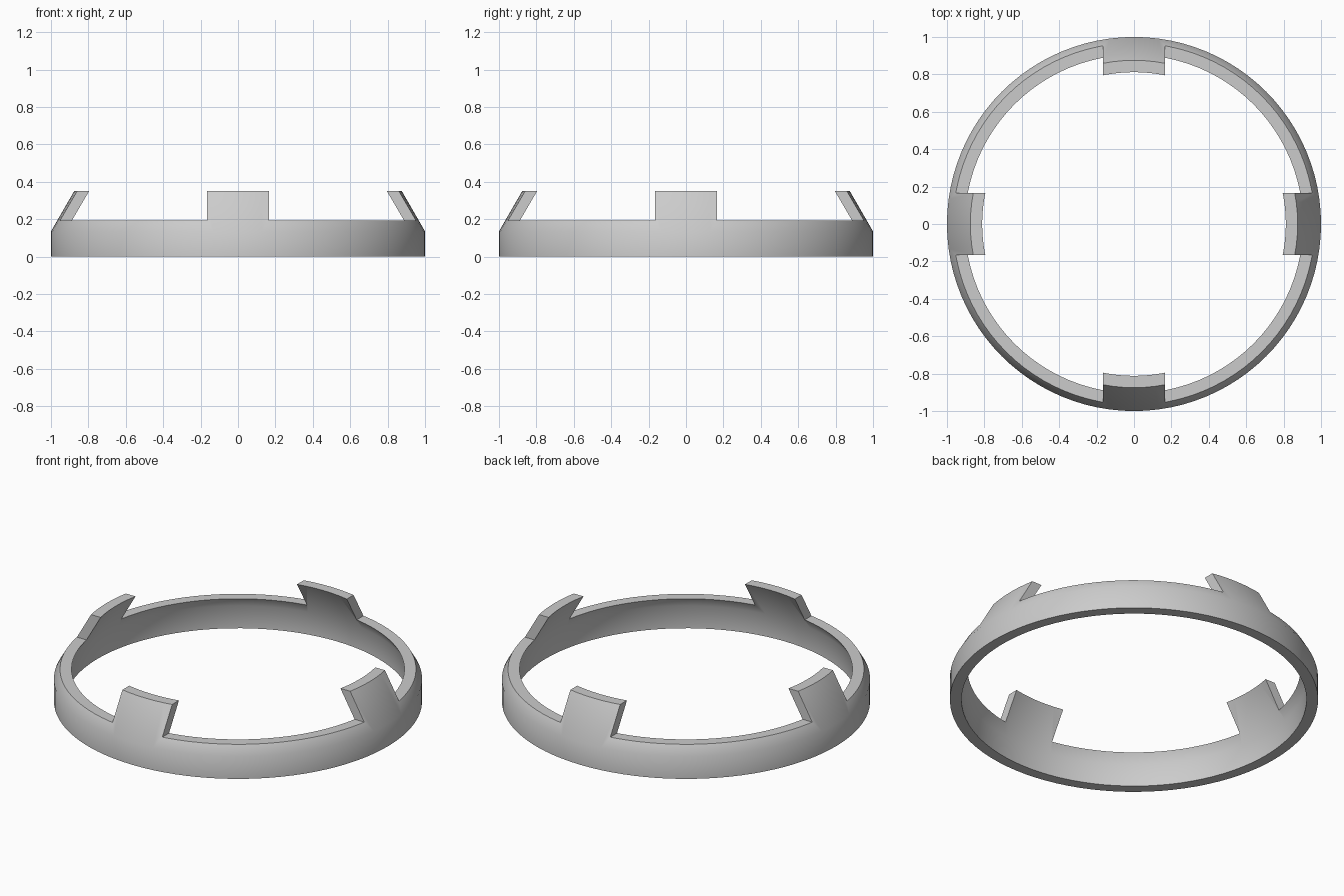
import bpy, bmesh, math
from mathutils import Matrix, Vector

if "Cube" in bpy.data.objects:
    bpy.data.objects.remove(bpy.data.objects["Cube"], do_unlink=True)

SEGMENTS = 96
RIM_Z, TAB_Z = 0.192, 0.352      # rim top and tab top
TAB_HALF = 0.165                 # half width of each tab

# wall cross-section: upright band, then leaning inward
PROFILE = [(0.937, 0), (1, 0), (1, 0.135), (0.875, TAB_Z),
           (0.812, TAB_Z), (0.937, 0.135)]


def new_object(name, bm):
    bmesh.ops.recalc_face_normals(bm, faces=bm.faces)
    mesh = bpy.data.meshes.new(name)
    bm.to_mesh(mesh)
    bm.free()
    obj = bpy.data.objects.new(name, mesh)
    bpy.context.collection.objects.link(obj)
    return obj


# full-height ring, spun from the cross-section
bm = bmesh.new()
loops = []
for i in range(SEGMENTS):
    a = math.tau * i / SEGMENTS
    loops.append([bm.verts.new((r * math.cos(a), r * math.sin(a), z))
                  for r, z in PROFILE])
for i, loop in enumerate(loops):
    nxt = loops[(i + 1) % SEGMENTS]
    for j in range(len(PROFILE)):
        k = (j + 1) % len(PROFILE)
        bm.faces.new((loop[j], nxt[j], nxt[k], loop[k]))
ring = new_object("clip_ring", bm)

# four corner blocks that cut the upper wall down to four tabs
bm = bmesh.new()
for sx in (-1, 1):
    for sy in (-1, 1):
        centre = Vector((sx * (TAB_HALF + 0.5), sy * (TAB_HALF + 0.5), RIM_Z + 0.5))
        bmesh.ops.create_cube(bm, size=1, matrix=Matrix.Translation(centre))
cutter = new_object("tab_cutter", bm)
cutter.hide_render = True

cut = ring.modifiers.new("Cut tabs", "BOOLEAN")
cut.operation = "DIFFERENCE"
cut.solver = "EXACT"
cut.object = cutter
bpy.ops.object.select_all(action="DESELECT")
ring.select_set(True)
bpy.context.view_layer.objects.active = ring
bpy.ops.object.modifier_apply(modifier=cut.name)
bpy.data.objects.remove(cutter, do_unlink=True)

# soft bend in the wall, crisp rims and tab edges
bpy.ops.object.shade_smooth_by_angle(angle=math.radians(40))

# plain grey
grey = bpy.data.materials.new("light_grey")
grey.use_nodes = True
colour = (0.6, 0.6, 0.6, 1)
grey.diffuse_color = colour
grey.node_tree.nodes["Principled BSDF"].inputs["Base Color"].default_value = colour
ring.data.materials.clear()
ring.data.materials.append(grey)
